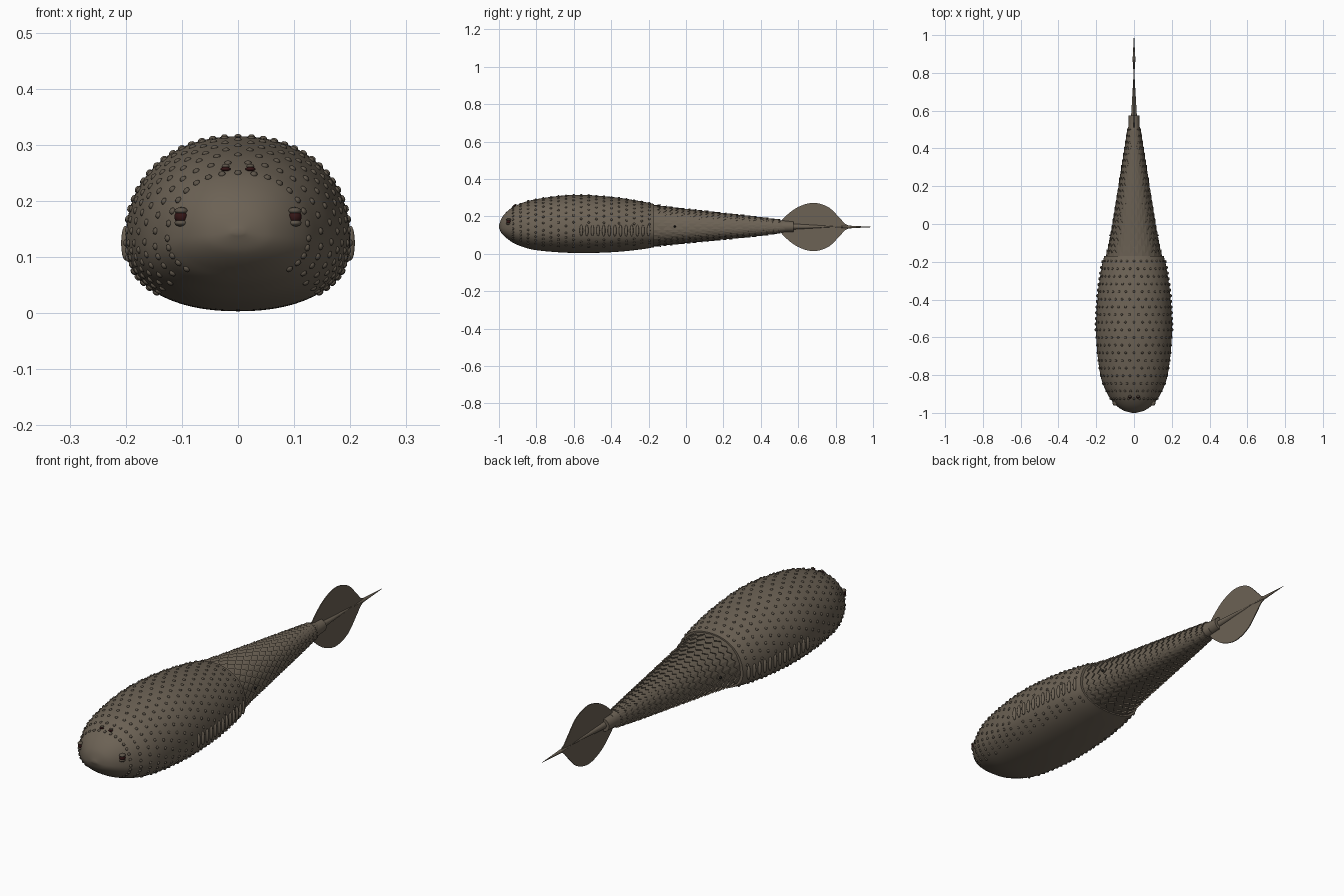
import bpy, bmesh, math
from mathutils import Matrix, Vector

if "Cube" in bpy.data.objects:
    bpy.data.objects.remove(bpy.data.objects["Cube"])


def material(name, rgb):
    m = bpy.data.materials.new(name)
    m.use_nodes = True
    m.diffuse_color = (*rgb, 1)
    m.node_tree.nodes["Principled BSDF"].inputs["Base Color"].default_value = (*rgb, 1)
    return m


SKIN = material("grey brown hide", (0.15, 0.122, 0.09))
BUMP = material("dark brown bumps", (0.11, 0.09, 0.067))
RED = material("dark red", (0.035, 0.008, 0.008))
BLACK = material("black", (0.01, 0.009, 0.008))


def finish(name, bm, mat, smooth=True):
    bmesh.ops.recalc_face_normals(bm, faces=bm.faces)
    me = bpy.data.meshes.new(name)
    bm.to_mesh(me)
    bm.free()
    me.materials.append(mat)
    ob = bpy.data.objects.new(name, me)
    bpy.context.collection.objects.link(ob)
    if smooth:
        bpy.ops.object.select_all(action="DESELECT")
        ob.select_set(True)
        bpy.context.view_layer.objects.active = ob
        bpy.ops.object.shade_smooth_by_angle(angle=math.radians(50))
    return ob


def spline(pts, n=8):
    """Smooth curve through a list of tuples."""
    out = []
    for i in range(len(pts) - 1):
        a, b, c, d = (Vector(pts[max(0, min(len(pts) - 1, i + k))]) for k in (-1, 0, 1, 2))
        for s in range(n):
            t = s / n
            out.append(b + 0.5 * t * (c - a + t * (2 * a - 5 * b + 4 * c - d + t * (3 * (b - c) + d - a))))
    return out + [Vector(pts[-1])]


# stations: y, half width, top, bottom
SHIELD = spline([(-1, 0.01, 0.15, 0.14), (-0.985, 0.06, 0.192, 0.108), (-0.95, 0.105, 0.232, 0.076),
                 (-0.9, 0.14, 0.262, 0.047), (-0.8, 0.178, 0.292, 0.019), (-0.6, 0.2, 0.315, 0.004),
                 (-0.4, 0.194, 0.304, 0.008), (-0.25, 0.175, 0.282, 0.022), (-0.17, 0.158, 0.266, 0.035)])
TAIL = spline([(-0.2, 0.15, 0.262, 0.04), (-0.08, 0.123, 0.245, 0.053), (0.1, 0.094, 0.225, 0.07),
               (0.35, 0.055, 0.198, 0.094), (0.53, 0.028, 0.176, 0.116)])


def section(st, a):
    """Point on the body section at angle a, where zero is the +x side."""
    y, w, top, bot = st
    mid = bot + (top - bot) * 0.39
    c, s = math.cos(a), math.sin(a)
    e = 0.91
    z = math.copysign(abs(s) ** e, s)
    return Vector((w * math.copysign(abs(c) ** e, c), y, mid + z * (top - mid if s > 0 else mid - bot)))


def at(table, y):
    for p, q in zip(table, table[1:]):
        if q[0] >= y:
            return p.lerp(q, (y - p[0]) / (q[0] - p[0]))
    return table[-1]


def frame(table, y, a):
    """Matrix on the surface: local y runs backwards, local z points out."""
    p = section(at(table, y), a)
    back = (section(at(table, y + 0.008), a) - section(at(table, y - 0.008), a)).normalized()
    side = section(at(table, y), a + 0.03) - section(at(table, y), a - 0.03)
    out = back.cross(side).normalized()
    if out.dot(p - Vector((0, y, 0.14))) < 0:
        out = -out
    m = Matrix((back.cross(out), back, out)).transposed().to_4x4()
    m.translation = p
    return m


def loft(name, table, mat):
    bm = bmesh.new()
    n = 64
    rings = [[bm.verts.new(section(st, math.tau * i / n)) for i in range(n)] for st in table]
    for r, q in zip(rings, rings[1:]):
        for i in range(n):
            bm.faces.new((r[i], r[(i + 1) % n], q[(i + 1) % n], q[i]))
    bm.faces.new(rings[0])
    bm.faces.new(rings[-1])
    return finish(name, bm, mat)


def blob(bm, m, size, u=8, v=6):
    bmesh.ops.create_uvsphere(bm, u_segments=u, v_segments=v, radius=1, matrix=m @ Matrix.Diagonal((*size, 1)))


loft("head_shield", SHIELD, SKIN)
loft("tail_body", TAIL, SKIN)

# staggered bumps over the back and sides of the shield
bm = bmesh.new()
for row in range(19):
    y = -0.925 + row * 0.0405
    for k in range(25):
        a = math.radians(-45 + (k + 0.5 * (row % 2)) * 11.25)
        gill = -0.59 < y and abs(section(at(SHIELD, y), a).z - 0.117) < 0.032
        if a < math.radians(226) and not gill:
            blob(bm, frame(SHIELD, y, a), (0.0065, 0.0065, 0.0045))
finish("shield_bumps", bm, BUMP)

# row of gill ridges on each side
bm = bmesh.new()
for k in range(13):
    y = -0.56 + k * 0.03
    for a in (0, math.pi):
        m = Matrix.Translation(section(at(SHIELD, y), a))
        blob(bm, m, (0.008, 0.009, 0.031), 10, 8)
finish("gill_ridges", bm, SKIN)

# overlapping keeled scales on the tail
bm = bmesh.new()
for row in range(21):
    y = -0.165 + row * 0.032
    w = at(TAIL, y)[1]
    width = 0.006 + w * 0.145
    for k in range(24):
        m = frame(TAIL, y, math.tau * (k + 0.5 * (row % 2)) / 24)
        lift = 0.004 + 0.045 * w
        pts = [(0, -0.03, -0.001), (-width, 0, 0.001), (0, 0.03, lift), (width, 0, 0.001), (0, 0.024, -0.002)]
        v = [bm.verts.new(m @ Vector(p)) for p in pts]
        for f in ((0, 1, 2), (0, 2, 3), (1, 4, 2), (2, 4, 3), (0, 3, 4), (0, 4, 1)):
            bm.faces.new([v[i] for i in f])
finish("tail_scales", bm, SKIN, False)


def rod(name, y0, r0, y1, r1, mat, z=0.145, n=20):
    bm = bmesh.new()
    m = Matrix.Translation((0, (y0 + y1) / 2, z)) @ Matrix.Rotation(-math.pi / 2, 4, "X")
    bmesh.ops.create_cone(bm, cap_ends=True, segments=n, radius1=r0, radius2=r1, depth=y1 - y0, matrix=m)
    return finish(name, bm, mat)


# tail collar, fin stem and end spike
rod("tail_collar", 0.5, 0.031, 0.575, 0.028, SKIN)
rod("fin_stem", 0.56, 0.016, 0.8, 0.002, SKIN)
rod("spike_base", 0.78, 0.001, 0.87, 0.0075, SKIN, z=0.143)
rod("end_spike", 0.87, 0.0075, 1.0, 0.0005, SKIN, z=0.143)

# thin leaf-shaped tail fin
edge = spline([(0.49, 0.01), (0.535, 0.06), (0.6, 0.107), (0.68, 0.129), (0.76, 0.107),
               (0.82, 0.05), (0.85, 0.018), (0.88, 0.004)], 6)
outline = [(p[0], 0.143 + p[1]) for p in edge] + [(p[0], 0.143 - p[1]) for p in reversed(edge)]
bm = bmesh.new()
f = bm.faces.new([bm.verts.new((-0.002, y, z)) for y, z in outline])
ext = bmesh.ops.extrude_face_region(bm, geom=[f])
bmesh.ops.translate(bm, vec=(0.004, 0, 0), verts=[g for g in ext["geom"] if isinstance(g, bmesh.types.BMVert)])
finish("tail_fin", bm, SKIN, False)

# eyes with lids, nostrils and side pores
for side, x in (("left", 1), ("right", -1)):
    c = Vector((0.101 * x, -0.948, 0.172))
    bm = bmesh.new()
    blob(bm, Matrix.Translation(c), (0.0125, 0.0125, 0.0125), 16, 10)
    finish(side + "_eye", bm, RED)
    bm = bmesh.new()
    for dz in (-0.011, 0.0105):
        blob(bm, Matrix.Translation(c + Vector((0, 0, dz))), (0.0125, 0.014, 0.0065), 14, 8)
    finish(side + "_eyelids", bm, BUMP)
    bm = bmesh.new()
    blob(bm, Matrix.Translation((0.022 * x, -0.916, 0.257)), (0.009, 0.008, 0.004), 12, 8)
    finish(side + "_nostril", bm, RED)
    bm = bmesh.new()
    blob(bm, Matrix.Translation((0.022 * x, -0.912, 0.262)), (0.007, 0.006, 0.004), 12, 8)
    finish(side + "_nostril_rim", bm, BUMP)
    bm = bmesh.new()
    blob(bm, Matrix.Translation((0.124 * x, -0.06, 0.145)), (0.008, 0.006, 0.006))
    finish(side + "_side_pore", bm, BLACK)
